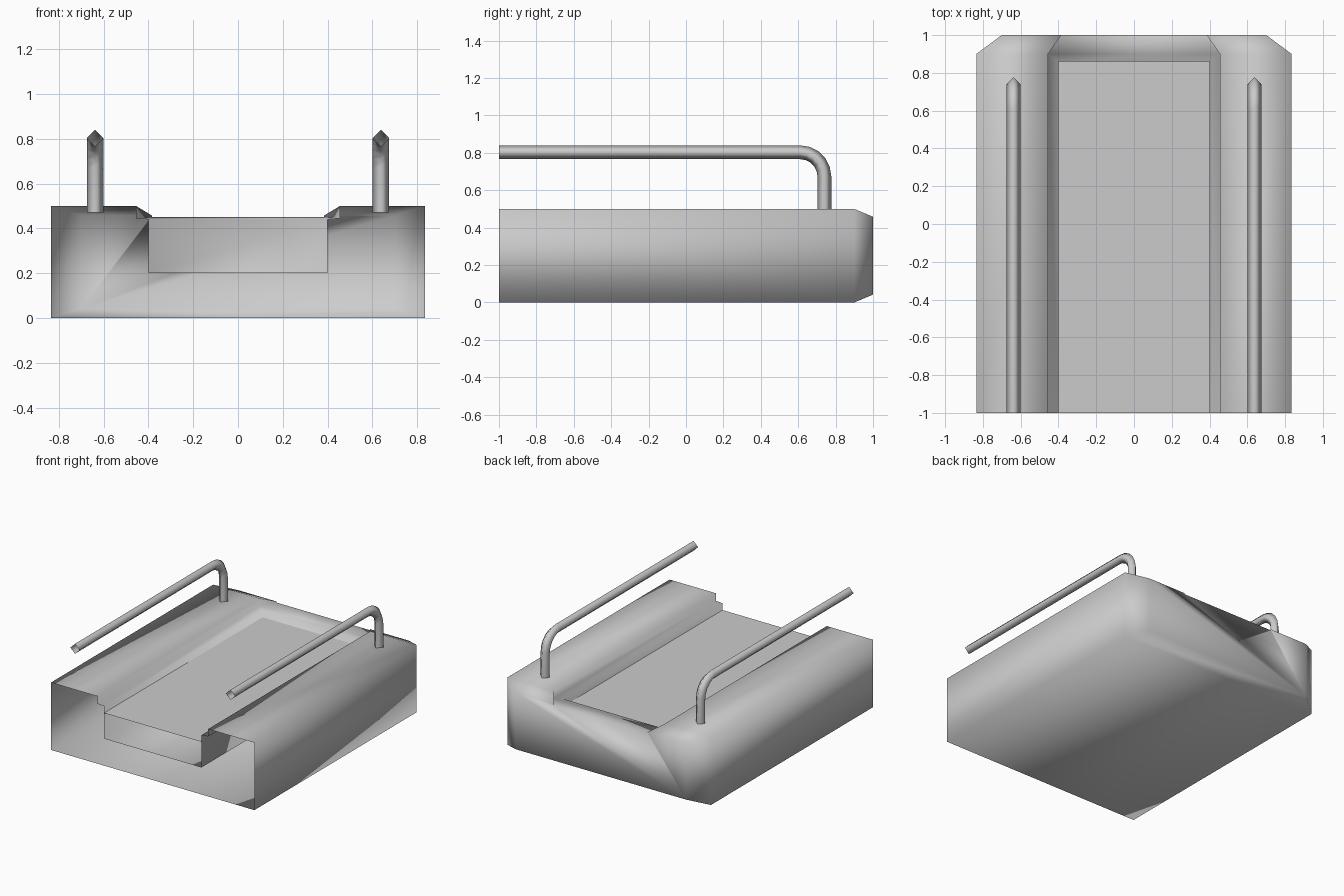
import bpy, bmesh
from math import sin, cos, pi
from mathutils import Vector

cube = bpy.data.objects.get("Cube")
if cube:
    bpy.data.objects.remove(cube)

GREY = (0.6, 0.6, 0.6, 1)
grey = bpy.data.materials.new("plain_grey")
grey.use_nodes = True
grey.diffuse_color = GREY
grey.node_tree.nodes["Principled BSDF"].inputs["Base Color"].default_value = GREY


def finish(bm, name, smooth=True):
    """Turn a bmesh into a named object with the grey material."""
    mesh = bpy.data.meshes.new(name)
    for f in bm.faces:
        f.smooth = smooth
    bm.to_mesh(mesh)
    bm.free()
    mesh.materials.append(grey)
    obj = bpy.data.objects.new(name, mesh)
    bpy.context.scene.collection.objects.link(obj)
    return obj


def station(bm, half, ys):
    """Half profile of (x, z) points, mirrored across x, at the given y values."""
    pts = [(x, y, z) for (x, z), y in zip(half, ys)]
    pts += [(-x, y, z) for x, y, z in reversed(pts)]
    return [bm.verts.new(p) for p in pts]


def loft(bm, a, b, closed=False):
    n = len(a)
    for i in range(n if closed else n - 1):
        j = (i + 1) % n
        bm.faces.new((a[i], a[j], b[j], b[i]))


# Body: open at the front, tapered at the back, with a stepped channel on top
bm = bmesh.new()
shell = [(0.455, 0.445), (0.455, 0.5), (0.835, 0.5), (0.835, 0)]
tail = [(0.385, 0.45), (0.385, 0.458), (0.7, 0.458), (0.7, 0.042)]
front = station(bm, shell, [-1] * 4)
shoulder = station(bm, shell, [0.9] * 4)
back = station(bm, tail, [1] * 4)
loft(bm, front, shoulder)
loft(bm, shoulder, back)
bm.faces.new(back)

# Channel walls, ledges, floor, end wall and back rim
channel = [(0.455, 0.445), (0.4, 0.44), (0.4, 0.2)]
near = station(bm, channel, [-1] * 3)
far = station(bm, channel, [0.9, 0.86, 0.86])
loft(bm, near, far)
bm.faces.new((far[0], far[1], far[4], far[5]))
bm.faces.new(far[1:5])
bm.faces.new((far[0], far[5], back[7], back[0]))
bmesh.ops.remove_doubles(bm, verts=bm.verts, dist=0.0005)
bmesh.ops.recalc_face_normals(bm, faces=bm.faces)
bm.normal_update()
if min(bm.faces, key=lambda f: f.calc_center_median().z).normal.z > 0:
    bmesh.ops.reverse_faces(bm, faces=bm.faces)
finish(bm, "body")

# Flat panel lying inside the channel
bm = bmesh.new()
bm.faces.new([bm.verts.new((x, y, 0.39)) for x, y in
              ((-0.4, -1), (0.4, -1), (0.4, 0.86), (-0.4, 0.86))])
finish(bm, "channel_panel", smooth=False)


# Handrails: square tube set on its corner, bent down into the body
def handrail(name, x):
    r, bend, y0, z0, steps = 0.037, 0.13, 0.61, 0.673, 5
    path = [(-1, z0 + bend, pi / 2)]
    for i in range(steps + 1):
        a = pi / 2 * (1 - i / steps)
        path.append((y0 + bend * cos(a), z0 + bend * sin(a), a))
    path.append((y0 + bend, 0.47, 0))
    bm = bmesh.new()
    rings = []
    for y, z, a in path:
        out, side = Vector((0, cos(a), sin(a))), Vector((1, 0, 0))
        rings.append([bm.verts.new(Vector((x, y, z)) + d * r)
                      for d in (out, side, -out, -side)])
    for a, b in zip(rings, rings[1:]):
        loft(bm, a, b, closed=True)
    bmesh.ops.recalc_face_normals(bm, faces=bm.faces)
    finish(bm, name)


for name, x in (("left_handrail", 0.638), ("right_handrail", -0.638)):
    handrail(name, x)
